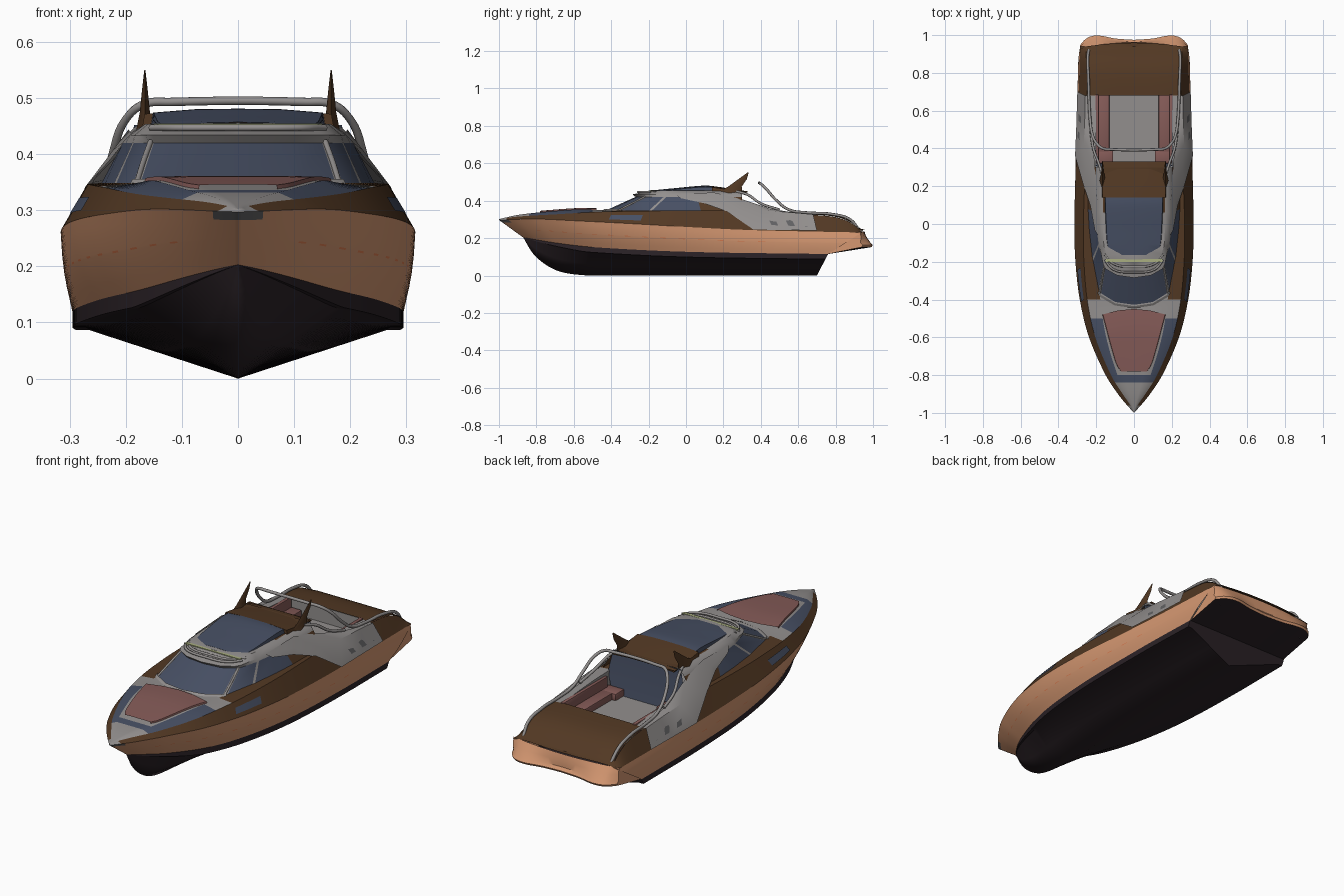
import bpy, bmesh, math
from mathutils import Vector

if "Cube" in bpy.data.objects:
    bpy.data.objects.remove(bpy.data.objects["Cube"])

COL = {
    "tan": (0.66, 0.31, 0.165), "brown": (0.085, 0.04, 0.017), "bottom_black": (0.024, 0.016, 0.02),
    "grey": (0.29, 0.275, 0.27), "glass_blue": (0.062, 0.078, 0.125), "rose": (0.235, 0.105, 0.097),
    "orange": (0.7, 0.2, 0.08), "dark_grey": (0.12, 0.12, 0.125), "pale_green": (0.4, 0.43, 0.22),
}
MAT = {}
for k, c in COL.items():
    MAT[k] = bpy.data.materials.new(k)
    MAT[k].diffuse_color = (*c, 1)


def curve_at(tab, x):
    """Smooth interpolation through (x, value) pairs."""
    if x <= tab[0][0]: return tab[0][1]
    if x >= tab[-1][0]: return tab[-1][1]
    n = len(tab)
    slope = lambda i: (tab[min(i+1, n-1)][1]-tab[max(i-1, 0)][1]) / (tab[min(i+1, n-1)][0]-tab[max(i-1, 0)][0])
    for i in range(n-1):
        (x0, a), (x1, b) = tab[i], tab[i+1]
        if x <= x1:
            h = x1-x0
            t = (x-x0)/h
            return ((2*t**3-3*t*t+1)*a + (t**3-2*t*t+t)*h*slope(i)
                    + (3*t*t-2*t**3)*b + (t**3-t*t)*h*slope(i+1))


def finish(ob, mirror=False, angle=35):
    bpy.context.collection.objects.link(ob)
    if mirror:
        m = ob.modifiers.new("mirror", 'MIRROR')
        m.merge_threshold = 0.0005
    bpy.ops.object.select_all(action='DESELECT')
    ob.select_set(True)
    bpy.context.view_layer.objects.active = ob
    bpy.ops.object.shade_smooth_by_angle(angle=math.radians(angle))
    return ob


def loft(name, secs, rule, mirror=True, caps=(), cap_mat=None, up=False):
    """Skin a grid of points; rule is a colour or rule(i, j, centre)."""
    bm = bmesh.new()
    g = [[bm.verts.new(p) for p in s] for s in secs]
    used = []

    def slot(k):
        if k not in used: used.append(k)
        return used.index(k)
    for i in range(len(g)-1):
        for j in range(len(g[0])-1):
            f = bm.faces.new((g[i][j], g[i+1][j], g[i+1][j+1], g[i][j+1]))
            c = f.calc_center_median()
            f.material_index = slot(rule(i, j, c) if callable(rule) else rule)
    for e in caps:
        bm.faces.new(g[e]).material_index = slot(cap_mat)
    bmesh.ops.remove_doubles(bm, verts=bm.verts, dist=1e-5)
    bmesh.ops.recalc_face_normals(bm, faces=bm.faces)
    ref = Vector((0, 0, 0.2))
    s = sum(f.calc_area()*(f.normal.z if up else f.normal.dot(f.calc_center_median()-ref)) for f in bm.faces)
    if s < 0: bmesh.ops.reverse_faces(bm, faces=bm.faces)
    me = bpy.data.meshes.new(name)
    bm.to_mesh(me)
    bm.free()
    for k in used: me.materials.append(MAT[k])
    return finish(bpy.data.objects.new(name, me), mirror)


def box(name, lo, hi, mat, mirror=False, bevel=0.0):
    bm = bmesh.new()
    bmesh.ops.create_cube(bm, size=1)
    for v in bm.verts:
        v.co = [(a+b)/2 + c*(b-a) for a, b, c in zip(lo, hi, v.co)]
    if bevel: bmesh.ops.bevel(bm, geom=bm.edges[:], offset=bevel, segments=2, affect='EDGES', profile=0.5)
    me = bpy.data.meshes.new(name)
    bm.to_mesh(me)
    bm.free()
    me.materials.append(MAT[mat])
    return finish(bpy.data.objects.new(name, me), mirror)


def tube(name, pts, r, mat):
    cu = bpy.data.curves.new(name, 'CURVE')
    cu.dimensions, cu.bevel_depth, cu.bevel_resolution, cu.resolution_u, cu.use_fill_caps = '3D', r, 2, 5, True
    sp = cu.splines.new('BEZIER')
    sp.bezier_points.add(len(pts)-1)
    for b, p in zip(sp.bezier_points, pts):
        b.co, b.handle_left_type, b.handle_right_type = p, 'AUTO', 'AUTO'
    cu.materials.append(MAT[mat])
    ob = bpy.data.objects.new(name, cu)
    bpy.context.collection.objects.link(ob)
    bpy.ops.object.select_all(action='DESELECT')
    ob.select_set(True)
    bpy.context.view_layer.objects.active = ob
    bpy.ops.object.convert(target='MESH')


def mix(a, b, t): return a+(b-a)*t
def span(a, b, n): return [mix(a, b, i/n) for i in range(n+1)]


# Hull lines
SHEER_X = [(-1, 0), (-.95, .045), (-.9, .085), (-.8, .15), (-.6, .238), (-.4, .287), (-.2, .31), (0, .316), (.3, .308), (.6, .296), (.94, .285)]
SHEER_Z = [(-1, .297), (-.8, .302), (-.6, .293), (-.4, .283), (-.2, .272), (0, .26), (.35, .243), (.94, .23)]
CHINE_X = [(-.87, 0), (-.8, .055), (-.7, .115), (-.5, .2), (-.3, .25), (0, .285), (.4, .295), (.76, .29)]
CHINE_Z = [(-.87, .203), (-.7, .175), (-.5, .152), (0, .127), (.76, .115)]
KEEL_Z = [(-.87, .203), (-.82, .12), (-.75, .058), (-.67, .02), (-.55, .002), (-.4, 0), (.7, 0)]

bottom, sides = [], []
for k in range(61):
    t = (k/60)**1.35
    yk, yc, ys = mix(-.87, .7, t), mix(-.87, .76, t), mix(-1, .94, t)
    cx, cz = curve_at(CHINE_X, yc), curve_at(CHINE_Z, yc)
    zk = curve_at(KEEL_Z, yk)
    zl = cz-min(.028, .15*cx)
    yl = mix(yk, yc, .75)
    bottom.append([Vector(p) for p in ((0, yk, zk), (cx*.46, mix(yk, yl, .5), mix(zk, zl, .5)), (cx*.92, yl, zl), (cx, yl, zl), (cx, yc, cz))])
    a, b = Vector((cx, yc, cz)), Vector((curve_at(SHEER_X, ys), ys, curve_at(SHEER_Z, ys)))
    sides.append([a.lerp(b, v)+Vector((.008*math.sin(math.pi*v)*min(1, t*4), 0, 0)) for v in (0, .17, .34, .5, .525, .7, .85, 1)])
loft("hull_bottom", bottom, "bottom_black")
loft("transom", [[Vector((0, p.y, p.z)) for p in bottom[-1]], bottom[-1]], "bottom_black")


def side_rule(i, j, c):
    if j == 3 and c.y < .5 and i % 3 == 0 and i > 8: return "orange"
    return "dark_grey" if j == 6 and c.y < -.94 else "tan"


loft("hull_sides", sides, side_rule)

# Swim platform and raked stern
stern = []
for x in span(0, .287, 12):
    e = curve_at([(0, .975), (.1, .982), (.19, .998), (.25, .985), (.287, .945)], x)
    yt = .955-.025*(x/.287)**2
    stern.append([Vector(p) for p in ((x, .76, .115), (x, e-.006, .152), (x, e, .162), (x, e-.012, .176), (x, mix(yt, e, .4), .205), (x, yt, .236))])
loft("swim_platform", stern, lambda i, j, c: "bottom_black" if j == 0 else "tan", caps=(-1,), cap_mat="tan")

# Bulwark rising from the sheer to the deck edge
EDGE_Z = [(-1, .302), (-.9, .315), (-.7, .327), (-.45, .341), (0, .347), (.4, .343), (.65, .326), (.8, .312), (.88, .283), (.94, .236)]
INSET = [(-1, 0), (-.95, .02), (-.8, .028), (-.5, .036), (-.2, .045), (.3, .05), (.7, .045), (.94, .03)]


def edge_pt(y): return Vector((max(0, curve_at(SHEER_X, y)-curve_at(INSET, y)), y, curve_at(EDGE_Z, y)))


def bulwark(y, f, off=0.0):
    return Vector((curve_at(SHEER_X, y), y, curve_at(SHEER_Z, y))).lerp(edge_pt(y), f)+Vector((off, 0, off*.5))


def deck_pt(y, f, off=0.0):
    p = edge_pt(y)
    rise = curve_at([(-1, 0), (-.85, .012), (-.6, .019), (-.4, .006), (1, .006)], y)
    return Vector((p.x*f, y, p.z+rise*min(1, (1-f)/.28)+off))


loft("bulwark", [[bulwark(y, f) for f in (0, .5, 1)] for y in span(-1, .94, 97)],
     lambda i, j, c: "grey" if c.y < -.955 else "brown")


def deck_rule(i, j, c):
    if c.y < -.85: return "grey"
    if c.y < -.79: return "glass_blue"
    if c.y < -.5: return "glass_blue" if j == 0 else "grey"
    return "brown" if j == 0 and c.y > -.4 else "grey"


loft("foredeck", [[deck_pt(y, f) for f in (1, .72, .4, 0)] for y in span(-1, .3, 65)], deck_rule, up=True)
loft("side_coaming", [[edge_pt(y), Vector((.2, y, edge_pt(y).z+.004)), Vector((.2, y, .25))] for y in span(.3, .7, 10)], "grey", up=True)
loft("stern_lid", [[deck_pt(y+.02*(1-f*f)*(y-.68)/.26, f, .002) for f in (1, .7, .35, 0)] for y in span(.68, .94, 14)], "brown", up=True)
loft("sun_pad", [[Vector((x*w, y-.03*(1-x*x)*(y+.78)/.3*-1, deck_pt(y, 0).z+z)) for x, z in ((1, -.002), (.98, .007), (.5, .008), (0, .008))]
                 for y, w in [(y, curve_at([(-.78, .07), (-.74, .095), (-.48, .168)], y)) for y in span(-.78, -.48, 12)]], "rose", up=True)
loft("hull_window", [[bulwark(y+.03*f, f, .004) for f in (.25, .65)] for y in span(-.42, -.25, 6)], "glass_blue")

# Cabin: stacked half outlines from base to roof
base = [(0, -.435), (.1, -.42), (.175, -.375), (.188, -.355), (.218, -.2), (.222, -.185), (.238, -.04), (.245, .08), (.245, .3)]
top = [(0, -.27), (.09, -.26), (.15, -.225), (.16, -.21), (.186, -.12), (.188, -.105), (.2, 0), (.205, .06), (.2, .3)]
brow = [(0, -.285), (.09, -.272), (.15, -.238), (.164, -.212), (.182, -.12), (.184, -.105), (.192, 0), (.196, .06), (.19, .3)]
roof = [(0, -.19), (.09, -.188), (.13, -.178), (.145, -.16), (.158, -.12), (.16, -.105), (.165, 0), (.165, .06), (.16, .3)]
rings = [[Vector((x, y, z)) for x, y in r] for r, z in ((base, .345), (top, .42), (brow, .434), (roof, .454))]
rings.append([Vector((0, y, .456)) for x, y in roof])


def cabin_rule(i, j, c):
    if i == 0: return "grey" if j in (2, 4) else ("glass_blue" if j < 7 else "brown")
    return "brown" if i == 3 and c.y > .15 else "grey"


loft("cabin", rings, cabin_rule)
loft("windscreen_sill", [[Vector((x*1.02, y-.012, .348)), Vector((x, y, .356))] for x, y in base[:4]], "grey")
ROOF_Z = [(-.165, .457), (-.05, .468), (.1, .481), (.16, .476), (.33, .45)]


def dome(y, w):
    z = curve_at(ROOF_Z, y)
    return [Vector(p) for p in ((w, y, .452), (w*.98, y, z-.007), (w*.5, y, z-.001), (0, y, z))]


loft("roof_glass", [dome(y, curve_at([(-.165, .11), (-.13, .138), (0, .15), (.14, .155)], y)) for y in span(-.165, .14, 16)], "glass_blue", caps=(0,), cap_mat="glass_blue")
loft("aft_roof", [dome(y, .17) for y in span(.14, .33, 8)], "brown", caps=(0, -1), cap_mat="brown")
box("light_strip", (-.15, -.2, .447), (.15, -.185, .455), "pale_green")
for n, y in enumerate((-.225, -.255)):
    tube(f"visor_rail_{n+1}", [(-.155, y+.065, .447), (-.11, y+.015, .447), (0, y, .447), (.11, y+.015, .447), (.155, y+.065, .447)], .006, "grey")

# Swept fins
loft("roof_fin", [[Vector((.166+s*w, y, z)) for s, y in ((-1, mix(a, b, .5)), (0, a), (1, mix(a, b, .5)), (0, b), (-1, mix(a, b, .5)))]
                  for w, a, b, z in ((.016, .16, .3, .44), (.009, .225, .298, .475), (.005, .28, .325, .515), (.001, .328, .335, .55))], "brown")

# Grey quarter panel sweeping from the roof down to the stern
wing_top = [(.19, -.06, .436), (.195, .15, .444), (.205, .3, .408), (.222, .45, .357), (.235, .58, .335), (.24, .68, .322)]
wing_mid = [(.204, -.04, .422), (.222, .12, .408), (.255, .28, .356), (.265, .42, .348), (.26, .58, .336), (.258, .68, .327)]
wing_low = [(.208, -.03, .414), (.232, .1, .385), (.272, .22, .342), (.312, .36, .246), (.305, .53, .243), (.3, .7, .241)]
loft("quarter_panel", [[Vector(p) for p in s] for s in zip(wing_top, wing_mid, wing_low)], "grey")
for n, y in enumerate((.42, .51, .6)):
    loft(f"air_vent_{n+1}", [[bulwark(y+d+.05*(1-f), f, .009) for f in (.25, .6)] for d in (0, .035)], "dark_grey")

# Cockpit
box("cockpit_floor", (-.205, .28, .235), (.205, .71, .25), "grey")
box("cockpit_aft_wall", (-.205, .69, .24), (.205, .705, .325), "grey")
box("side_seat", (.13, .38, .25), (.2, .685, .285), "rose", True, .006)
box("seat_back", (.185, .34, .28), (.205, .685, .335), "rose", True, .006)
box("forward_seat", (.11, .32, .25), (.2, .39, .285), "rose", True, .006)
loft("cabin_door", [[Vector((x, .302, .452)), Vector((x*1.12, .31, .345)), Vector((x*.95, .325, .25))] for x in (.185, .12, 0)], "glass_blue")

# Rails
half = [(.238, .93, .235), (.245, .88, .298), (.242, .78, .328), (.238, .65, .336), (.232, .55, .352), (.222, .48, .405), (.2, .43, .462), (.165, .4, .49), (.12, .395, .493)]
tube("arch_rail", half+[(-x, y, z) for x, y, z in reversed(half)], .0075, "grey")
for s, n in ((1, "right"), (-1, "left")):
    tube("roof_brace_"+n, [(s*.17, .27, .45), (s*.19, .33, .432), (s*.215, .4, .385), (s*.23, .5, .352)], .007, "grey")
    tube("stern_ladder_"+n, [(s*.24, .85, .225), (s*.245, .89, .185), (s*.245, .93, .145)], .004, "dark_grey")
    tube("windscreen_pillar_"+n, [(s*.181, -.367, .346), (s*.17, -.295, .383), (s*.156, -.22, .422)], .005, "grey")

for m in bpy.data.materials:
    if m.users and not m.is_grease_pencil:
        m.use_nodes = True
        m.node_tree.nodes["Principled BSDF"].inputs["Base Color"].default_value = m.diffuse_color
